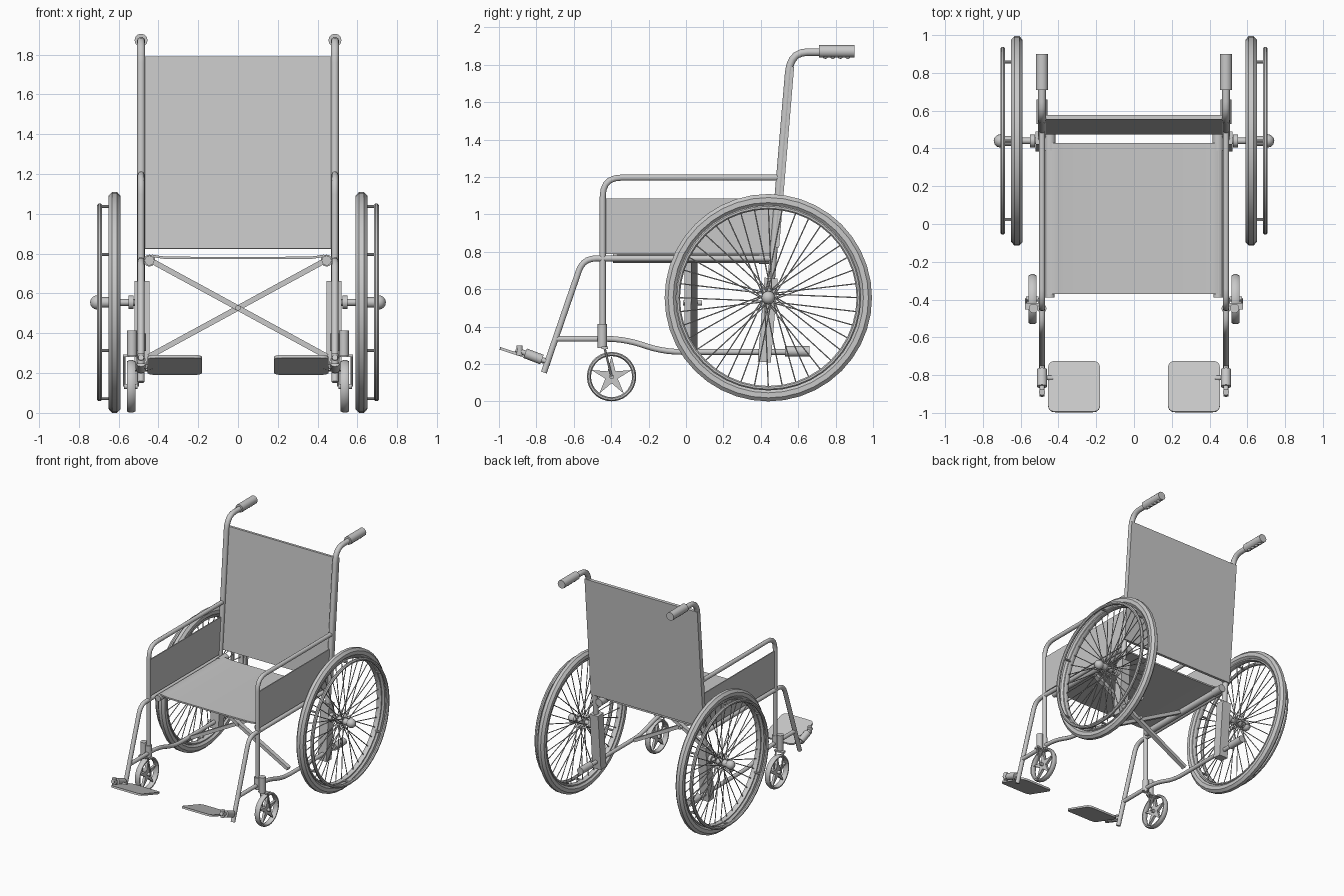
import bpy, bmesh, math
from mathutils import Vector, Matrix

if "Cube" in bpy.data.objects:
    bpy.data.objects.remove(bpy.data.objects["Cube"])

grey = bpy.data.materials.new("plain grey")
grey.diffuse_color = (0.58, 0.58, 0.58, 1)
grey.use_nodes = True
grey.node_tree.nodes["Principled BSDF"].inputs["Base Color"].default_value = grey.diffuse_color
X = 0.487  # side frame position


def finish(name, bm, mirror=True):
    bmesh.ops.recalc_face_normals(bm, faces=bm.faces)
    me = bpy.data.meshes.new(name)
    bm.to_mesh(me)
    bm.free()
    me.materials.append(grey)
    for p in me.polygons:
        p.use_smooth = True
    me.set_sharp_from_angle(angle=math.radians(40))
    ob = bpy.data.objects.new(name, me)
    bpy.context.collection.objects.link(ob)
    if mirror:
        mod = ob.modifiers.new("mirror", 'MIRROR')
        mod.use_mirror_merge = False
    return ob


def bend(pts, r, n=5):
    """Round the inner corners of a path."""
    pts = [Vector(p) for p in pts]
    out = [pts[0]]
    for a, b, c in zip(pts, pts[1:], pts[2:]):
        p = b + (a - b).normalized() * min(r, (a - b).length / 2)
        q = b + (c - b).normalized() * min(r, (c - b).length / 2)
        for i in range(n + 1):
            t = i / n
            out.append(p * (1 - t) ** 2 + b * 2 * t * (1 - t) + q * t * t)
    return out + [pts[-1]]


def tube(bm, yz, r, corner=0.08, x=X, n=10):
    """Sweep a circle along a path in a side plane."""
    path = bend([(x, y, z) for y, z in yz], corner)
    u, rings = Vector((1, 0, 0)), []
    for i, p in enumerate(path):
        t = (path[min(i + 1, len(path) - 1)] - path[max(i - 1, 0)]).normalized()
        v = t.cross(u)
        rings.append([bm.verts.new(p + r * (u * math.cos(a) + v * math.sin(a)))
                      for a in (2 * math.pi * k / n for k in range(n))])
    for a, b in zip(rings, rings[1:]):
        for k in range(n):
            bm.faces.new((a[k], a[(k + 1) % n], b[(k + 1) % n], b[k]))
    bm.faces.new(rings[0])
    bm.faces.new(rings[-1])


def rod(bm, a, b, r, n=12, r2=None):
    a, b = Vector(a), Vector(b)
    m = Matrix.Translation((a + b) / 2) @ (b - a).to_track_quat('Z', 'Y').to_matrix().to_4x4()
    bmesh.ops.create_cone(bm, cap_ends=True, segments=n, radius1=r,
                          radius2=r if r2 is None else r2, depth=(b - a).length, matrix=m)


def ball(bm, c, r):
    bmesh.ops.create_uvsphere(bm, u_segments=12, v_segments=8, radius=r, matrix=Matrix.Translation(c))


def box(bm, c, size, rot=0.0, axis='X'):
    m = Matrix.Translation(c) @ Matrix.Rotation(rot, 4, axis) @ Matrix.Diagonal((*size, 1))
    bmesh.ops.create_cube(bm, size=1, matrix=m)


def ring(bm, c, R, rr, rx, n=40, m=8):
    """Wheel ring about the x axis with an oval section."""
    g = []
    for i in range(n):
        a = 2 * math.pi * i / n
        row = []
        for k in range(m):
            b = 2 * math.pi * (k + .5) / m
            d = R + rr * math.cos(b)
            row.append(bm.verts.new((c[0] + rx * math.sin(b), c[1] + d * math.cos(a), c[2] + d * math.sin(a))))
        g.append(row)
    for i in range(n):
        for k in range(m):
            j, l = (i + 1) % n, (k + 1) % m
            bm.faces.new((g[i][k], g[j][k], g[j][l], g[i][l]))


def extrude(bm, pts, vec):
    f = bm.faces.new([bm.verts.new(p) for p in pts])
    res = bmesh.ops.extrude_face_region(bm, geom=[f], use_keep_orig=True)
    bmesh.ops.translate(bm, vec=vec, verts=[v for v in res["geom"] if isinstance(v, bmesh.types.BMVert)])


def polar(c, x, r, a):
    return (x, c[1] + r * math.cos(a), c[2] + r * math.sin(a))


# Frame tubes
paths = {
    "back_post": ([(.455, .64), (.558, 1.868), (.74, 1.868)], .021, .11),
    "armrest_tube": ([(-.445, .30), (-.445, 1.197), (.50, 1.197)], .017, .10),
    "seat_rail_and_footrest_hanger": ([(.46, .765), (-.55, .765), (-.76, .155)], .017, .07),
    "lower_tube": ([(-.70, .335), (-.33, .335), (-.12, .265), (.56, .265)], .016, .10),
}
for name, (yz, r, corner) in paths.items():
    bm = bmesh.new()
    tube(bm, yz, r, corner)
    finish(name, bm)

# Push handle grips with finger bumps
bm = bmesh.new()
rod(bm, (X, .71, 1.872), (X, .90, 1.872), .033, 12)
for i in range(4):
    ball(bm, (X, .745 + i * .04, 1.849), .017)
finish("handle_grip", bm)

# Sleeve on the rear end of the lower tube
bm = bmesh.new()
rod(bm, (X, .53, .268), (X, .66, .268), .028)
finish("lower_tube_sleeve", bm)

# Axle plate in line with the back post
bm = bmesh.new()
box(bm, (.483, .437, .435), (.076, .07, .45), -.083)
finish("axle_plate", bm)

# Side skirt panels
bm = bmesh.new()
box(bm, (X, .02, .937), (.008, .91, .296))
finish("side_panel", bm)

# Tubes carrying the seat cloth
bm = bmesh.new()
rod(bm, (.445, -.39, .765), (.445, .47, .765), .025)
rod(bm, (.445, .39, .765), (.445, .48, .765), .03)
finish("seat_support_tube", bm)

# Seat cloth, dipping between the tubes
half = [(.46, .785), (.43, .795), (.40, .79), (.37, .786), (.20, .784)]
top = [(-x, z) for x, z in half] + half[::-1]
section = top + [(x, z - .012) for x, z in top[::-1]]
bm = bmesh.new()
extrude(bm, [(x, -.37, z) for x, z in section], (0, .80, 0))
finish("seat", bm, False)

# Backrest
bm = bmesh.new()
box(bm, (0, .526, 1.307), (1.01, .024, .97), -.083)
finish("backrest", bm, False)

# Folding cross brace
bm = bmesh.new()
ang = math.atan2(.49, .90)
for s, y in ((1, .01), (-1, .045)):
    box(bm, (0, y, .527), (1.02, .034, .027), s * ang, 'Y')
rod(bm, (0, -.015, .527), (0, .085, .527), .013)
finish("cross_brace", bm, False)

# Rear wheel: tyre, rim, spokes, hub, hand rim
C = (.62, .44, .555)
bm = bmesh.new()
ring(bm, C, .522, .035, .033)
finish("rear_tyre", bm)
bm = bmesh.new()
ring(bm, C, .486, .012, .022)
finish("rear_rim", bm)

bm = bmesh.new()
for i in range(40):
    a = 2 * math.pi * i / 40
    lean = .75 if i % 4 < 2 else -.75
    hx = .595 if i % 2 else .648
    rod(bm, polar(C, hx, .028, a + lean), polar(C, .62, .48, a), .0035, 5)
finish("spokes", bm)

bm = bmesh.new()
rod(bm, (.48, .44, .555), (.60, .44, .555), .017)
rod(bm, (.59, .44, .555), (.72, .44, .555), .026)
rod(bm, (.525, .44, .555), (.55, .44, .555), .034)
ball(bm, (.707, .44, .555), .036)
finish("hub", bm)

bm = bmesh.new()
ring(bm, (.695, .44, .555), .484, .013, .014, 40, 8)
for i in range(6):
    a = math.pi / 2 + i * math.pi / 3
    rod(bm, polar(C, .62, .482, a), polar(C, .695, .482, a), .008, 8)
finish("hand_rim", bm)

# Front caster: tyre, star wheel, fork and stem
K = (.537, -.398, .133)
bm = bmesh.new()
ring(bm, K, .121, .012, .023, 28, 8)
finish("caster_tyre", bm)
bm = bmesh.new()
star = [polar(K, .527, .113 if i % 2 == 0 else .035, math.pi / 2 + i * math.pi / 5) for i in range(10)]
extrude(bm, star, (.02, 0, 0))
rod(bm, (.505, -.398, .133), (.572, -.398, .133), .013)
finish("caster_star", bm)
bm = bmesh.new()
for x in (.503, .571):
    rod(bm, (x, -.398, .133), (x, -.435, .285), .006, 8)
box(bm, (.537, -.435, .287), (.08, .035, .012))
rod(bm, (.532, -.447, .285), (.532, -.447, .415), .025)
rod(bm, (.487, -.447, .31), (.487, -.447, .40), .024)
finish("caster_fork", bm)

# Footplate, tilted with the toe end up
corners = [(.32, -.725, .205), (.455, -.725, .205), (.455, -.993, .291),
           (.18, -.993, .291), (.18, -.725, .205), (.32, -.725, .205)]
bm = bmesh.new()
extrude(bm, bend(corners, .04)[:-1], (0, -.004, -.014))
finish("footplate", bm)

# Footplate bracket along the plate edge
bm = bmesh.new()
rod(bm, (X, -.735, .21), (X, -.91, .278), .014)
rod(bm, (X, -.77, .224), (X, -.86, .258), .027)
rod(bm, (X, -.89, .245), (X, -.89, .30), .017)
rod(bm, (X, -.815, .235), (.43, -.815, .228), .012)
finish("footplate_bracket", bm)
